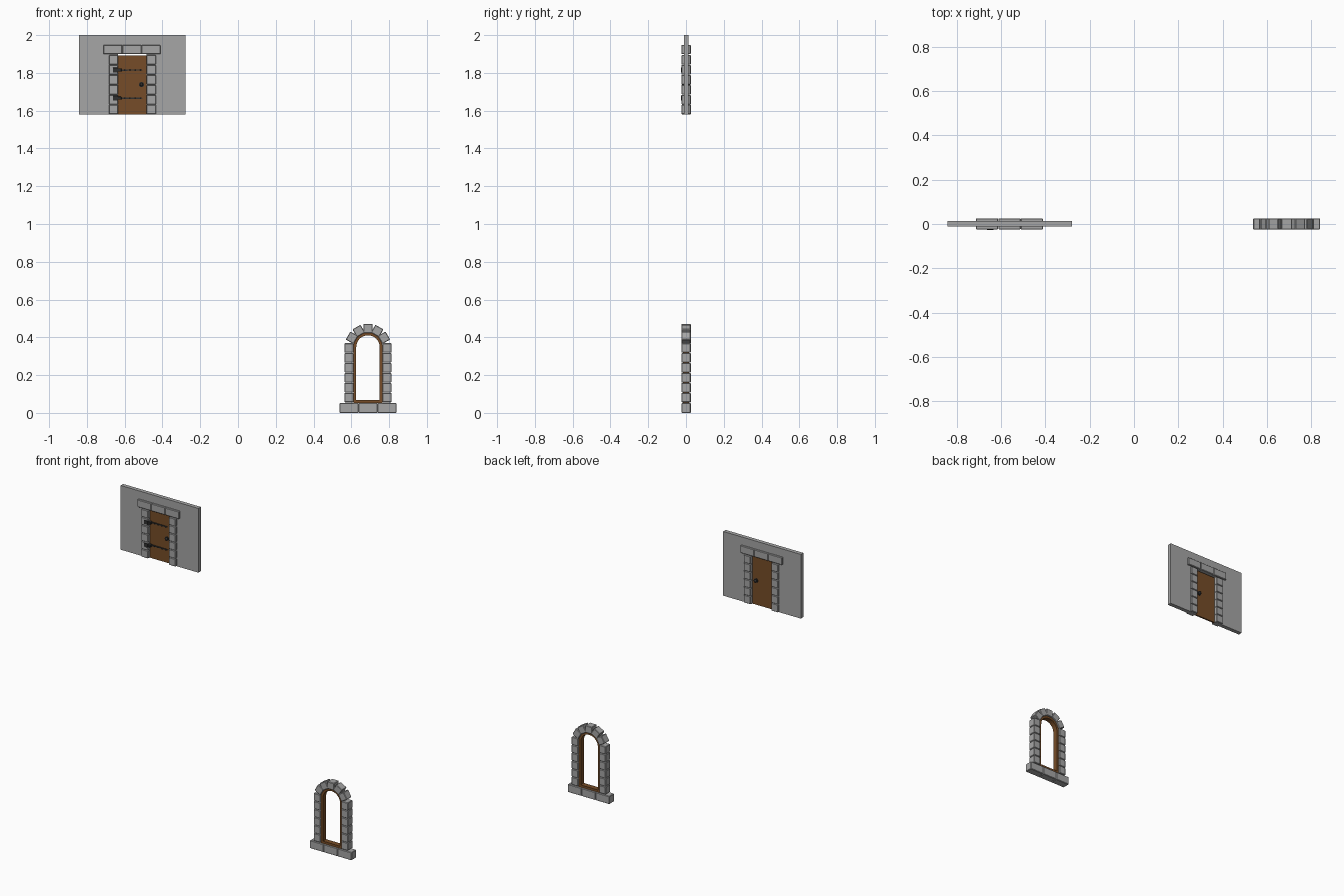
import bpy, bmesh, math
from mathutils import Matrix, Vector

if "Cube" in bpy.data.objects:
    bpy.data.objects.remove(bpy.data.objects["Cube"])

def material(name, color):
    m = bpy.data.materials.new(name)
    m.diffuse_color = color
    m.use_nodes = True
    m.node_tree.nodes["Principled BSDF"].inputs["Base Color"].default_value = m.diffuse_color
    return m

WOOD = material("wood", (0.18, 0.073, 0.021, 1))
IRON = material("iron", (0.03, 0.03, 0.03, 1))
GREY = material("stone", (0.38, 0.38, 0.38, 1))

def finish(bm, name, mat=GREY):
    bmesh.ops.recalc_face_normals(bm, faces=bm.faces)
    me = bpy.data.meshes.new(name)
    bm.to_mesh(me)
    bm.free()
    ob = bpy.data.objects.new(name, me)
    bpy.context.collection.objects.link(ob)
    me.materials.append(mat)
    return ob

def box(name, x, y, z, mat=GREY, bevel=0, angle=0):
    """Box from (min, max) ranges, turned about its own y axis."""
    mid = Vector([(a + b) / 2 for a, b in (x, y, z)])
    size = [b - a for a, b in (x, y, z)]
    bm = bmesh.new()
    bmesh.ops.create_cube(bm, size=1)
    bmesh.ops.scale(bm, vec=size, verts=bm.verts)
    if bevel:
        bmesh.ops.bevel(bm, geom=bm.edges[:], offset=bevel, segments=1,
                        affect='EDGES', profile=0.5)
    bmesh.ops.transform(bm, verts=bm.verts,
                        matrix=Matrix.Translation(mid) @ Matrix.Rotation(angle, 4, 'Y'))
    return finish(bm, name, mat)

def prism(name, pts, y, mat=GREY):
    """Extrude an xz outline along y."""
    bm = bmesh.new()
    f = bm.faces.new([bm.verts.new((px, y[0], pz)) for px, pz in pts])
    r = bmesh.ops.extrude_face_region(bm, geom=[f])
    vs = [g for g in r["geom"] if isinstance(g, bmesh.types.BMVert)]
    bmesh.ops.translate(bm, verts=vs, vec=(0, y[1] - y[0], 0))
    return finish(bm, name, mat)

def disc(name, x, z, y, r, mat, n=12):
    """Round stud along y."""
    bm = bmesh.new()
    bmesh.ops.create_cone(bm, cap_ends=True, segments=n, radius1=r,
                          radius2=r, depth=y[1] - y[0])
    bmesh.ops.transform(bm, verts=bm.verts, matrix=Matrix.Translation(
        (x, (y[0] + y[1]) / 2, z)) @ Matrix.Rotation(math.pi / 2, 4, 'X'))
    return finish(bm, name, mat)

STONE_Y = (-0.0245, 0.0255)
BEV = 0.003
STEP = 0.0525

def column(name, x0, x1, z0):
    for i in range(6):
        z = z0 + i * STEP
        box(f"{name}_{i}", (x0, x1), STONE_Y, (z + 0.001, z + STEP - 0.001), bevel=BEV)

def row(name, x0, z0, z1):
    for i in range(3):
        x = x0 + i * 0.101
        box(f"{name}_{i}", (x, x + 0.1), STONE_Y, (z0, z1), bevel=BEV)

# wall with a doorway
prism("wall", [(-0.841, 1.58), (-0.635, 1.58), (-0.635, 1.899), (-0.484, 1.899),
               (-0.484, 1.58), (-0.279, 1.58), (-0.279, 2.0), (-0.841, 2.0)],
      (-0.0115, 0.0145))

# door surround stones
column("door_stone_left", -0.684, -0.635, 1.58)
column("door_stone_right", -0.484, -0.435, 1.58)
row("door_lintel", -0.7125, 1.899, 1.948)

# door leaf, set back from both faces
DOOR_Y = (-0.004, 0.006)
box("door", (-0.635, -0.484), DOOR_Y, (1.58, 1.893), WOOD)

# hinges: block on the stone, strap and rivets on the leaf
front = DOOR_Y[0]
for i, z in enumerate((1.666, 1.815)):
    box(f"hinge_block_{i}", (-0.662, -0.634), (-0.0268, -0.02), (z - 0.013, z + 0.013), IRON, 0.001)
    box(f"hinge_knuckle_{i}", (-0.638, -0.618), (-0.0255, front), (z - 0.008, z + 0.008), IRON, 0.001)
    prism(f"hinge_strap_{i}", [(-0.62, z - 0.004), (-0.512, z - 0.003), (-0.504, z),
                               (-0.512, z + 0.003), (-0.62, z + 0.004)],
          (front - 0.005, front + 0.001), IRON)
    for k in range(4):
        disc(f"hinge_rivet_{i}_{k}", -0.6 + k * 0.028, z, (front - 0.008, front - 0.004),
             0.005, IRON, 8)

# door handles on both faces
for side, y, s in (("front", DOOR_Y[0], -1), ("back", DOOR_Y[1], 1)):
    disc(f"handle_plate_{side}", -0.511, 1.738, sorted((y, y + s * 0.004)), 0.014, IRON, 16)
    bm = bmesh.new()
    bmesh.ops.create_uvsphere(bm, u_segments=12, v_segments=8, radius=0.009)
    bmesh.ops.translate(bm, verts=bm.verts, vec=(-0.511, y + s * 0.008, 1.738))
    finish(bm, f"handle_knob_{side}", IRON)

# window sill, jambs and arch stones
CX, CZ = 0.688, 0.349
row("window_sill", 0.537, 0.0, 0.052)
column("window_stone_left", CX - 0.124, CX - 0.076, 0.055)
column("window_stone_right", CX + 0.076, CX + 0.124, 0.055)
for i, deg in enumerate((-60, -30, 0, 30, 60)):
    a = math.radians(deg)
    x, z = CX + 0.098 * math.sin(a), CZ + 0.098 * math.cos(a)
    box(f"arch_stone_{i}", (x - 0.0245, x + 0.0245), STONE_Y,
        (z - 0.0235, z + 0.0235), bevel=BEV, angle=a)

# arched wooden window frame
def arch(r, bottom, y, n=16):
    pts = [(CX + r, y, bottom)]
    pts += [(CX + r * math.cos(math.pi * k / n), y, CZ + r * math.sin(math.pi * k / n))
            for k in range(n + 1)]
    return pts + [(CX - r, y, bottom)]

bm = bmesh.new()
loops = [[bm.verts.new(p) for p in arch(r, b, y)] for r, b, y in
         ((0.077, 0.052, -0.016), (0.062, 0.067, -0.016),
          (0.062, 0.067, 0.017), (0.077, 0.052, 0.017))]
n = len(loops[0])
for j in range(4):
    A, B = loops[j], loops[(j + 1) % 4]
    for k in range(n):
        bm.faces.new((A[k], A[(k + 1) % n], B[(k + 1) % n], B[k]))
finish(bm, "window_frame", WOOD)
